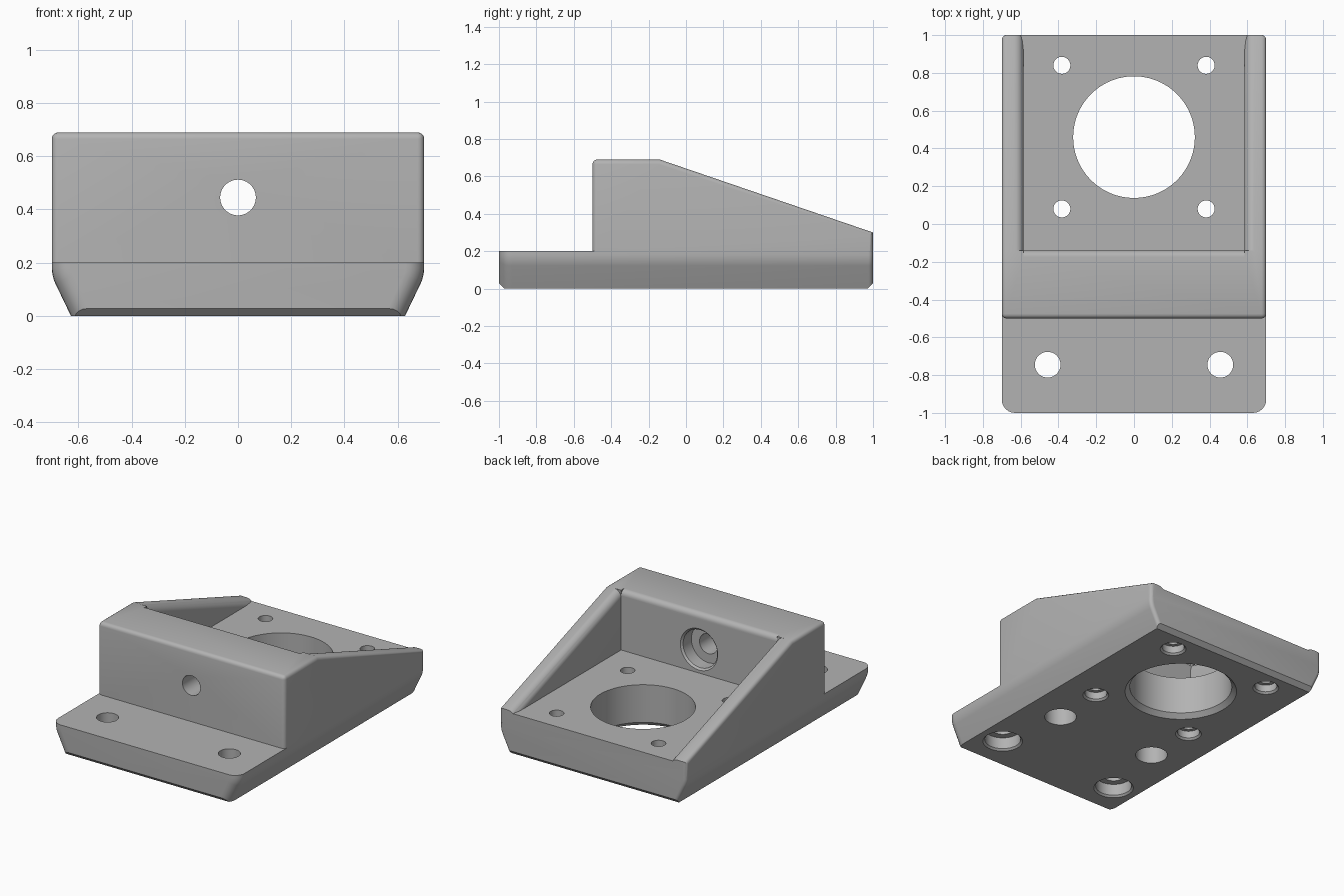
import bpy, bmesh
from math import sin, cos, pi
from mathutils import Vector, Matrix

if "Cube" in bpy.data.objects:
    bpy.data.objects.remove(bpy.data.objects["Cube"])

W = 0.7            # half width
STEP = 0.2         # top of the mounting flange
TOP = 0.69
KINK = -0.14       # where the slope starts
BACK_TOP = 0.30
FLOOR = 0.285
INNER = 0.585      # half width of the pocket

grey = bpy.data.materials.new("mid_grey")
grey.use_nodes = True
colour = (0.45, 0.45, 0.45, 1)
grey.diffuse_color = colour
grey.node_tree.nodes["Principled BSDF"].inputs["Base Color"].default_value = colour


def prism(points, direction):
    """Extrude a closed 3D outline along a direction."""
    bm = bmesh.new()
    face = bm.faces.new([bm.verts.new(p) for p in points])
    new = bmesh.ops.extrude_face_region(bm, geom=[face])["geom"]
    verts = [g for g in new if isinstance(g, bmesh.types.BMVert)]
    bmesh.ops.translate(bm, verts=verts, vec=direction)
    bmesh.ops.recalc_face_normals(bm, faces=bm.faces)
    return bm


def trim(bm, point, normal):
    """Cut off everything on the normal's side and close the cut."""
    bmesh.ops.bisect_plane(bm, geom=bm.verts[:] + bm.edges[:] + bm.faces[:],
                           plane_co=point, plane_no=normal, clear_outer=True)
    bmesh.ops.holes_fill(bm, edges=[e for e in bm.edges if e.is_boundary], sides=0)
    bmesh.ops.recalc_face_normals(bm, faces=bm.faces)


def round_edges(bm, rule, radius, segments=4):
    """Round edges chosen by a rule on midpoint and direction."""
    chosen = []
    for e in bm.edges:
        a, b = e.verts[0].co, e.verts[1].co
        if rule((a + b) / 2, (b - a).normalized()):
            chosen.append(e)
    bmesh.ops.bevel(bm, geom=chosen, offset=radius, segments=segments,
                    profile=0.5, affect='EDGES', clamp_overlap=True)


def make(name, bm):
    mesh = bpy.data.meshes.new(name)
    bm.to_mesh(mesh)
    bm.free()
    obj = bpy.data.objects.new(name, mesh)
    bpy.context.collection.objects.link(obj)
    mesh.materials.append(grey)
    return obj


def combine(target, other, operation):
    mod = target.modifiers.new(operation.lower(), 'BOOLEAN')
    mod.operation, mod.solver, mod.object = operation, 'EXACT', other
    bpy.context.view_layer.objects.active = target
    bpy.ops.object.modifier_apply(modifier=mod.name)
    bpy.data.objects.remove(other)


def turned(profile, location, along_y=False, sides=64):
    """Round cutter from (radius, height) rings."""
    bm = bmesh.new()
    rings = [[bm.verts.new((r * cos(2 * pi * i / sides), r * sin(2 * pi * i / sides), h))
              for i in range(sides)] for r, h in profile]
    for low, high in zip(rings, rings[1:]):
        for i in range(sides):
            j = (i + 1) % sides
            bm.faces.new((low[i], low[j], high[j], high[i]))
    bm.faces.new(rings[0][::-1])
    bm.faces.new(rings[-1])
    if along_y:
        bmesh.ops.rotate(bm, verts=bm.verts, matrix=Matrix.Rotation(-pi / 2, 3, 'X'))
    bmesh.ops.translate(bm, verts=bm.verts, vec=location)
    bmesh.ops.recalc_face_normals(bm, faces=bm.faces)
    return make("hole_cutter", bm)


# Base plate: slanted lower sides, rounded corners, chamfered front and back
section = [(-0.628, 0), (0.628, 0), (W, 0.15), (W, STEP), (-W, STEP), (-W, 0.15)]
bm = prism([(x, -1, z) for x, z in section], (0, 2, 0))
round_edges(bm, lambda m, d: abs(d.y) > 0.9 and abs(m.z - 0.15) < 0.01, 0.03)
for y, radius in ((-1, 0.07), (1, 0.025)):
    round_edges(bm, lambda m, d: abs(m.y - y) < 0.001 and abs(d.z) > 0.5, radius, 6)
for y in (-1, 1):
    trim(bm, (0, y, 0.028), (0, y, -1))
body = make("bracket", bm)

# Housing: block with a sloped top and softened outer edges
side = [(-0.5, STEP), (1, STEP), (1, BACK_TOP), (KINK, TOP), (-0.5, TOP)]
bm = prism([(-W, y, z) for y, z in side], (2 * W, 0, 0))
round_edges(bm, lambda m, d: abs(d.z) > 0.9 or m.z > STEP + 0.01 and
            (abs(m.x) > 0.6 or m.y < -0.4), 0.025)
combine(body, make("housing", bm), 'UNION')


# Pocket: flared along the slope so the side rims come out rounded
def flare(radius, steps=6):
    return [(radius * (1 - cos(t)), radius * (sin(t) - 1))
            for t in (pi / 2 * i / steps for i in range(steps + 1))]


right = [(INNER, -1)] + [(INNER + a, b) for a, b in flare(0.05)] + [(INNER + 0.05, 0.3)]
outline = right + [(-x, z) for x, z in reversed(right)]
slope = (BACK_TOP - TOP) / (1 - KINK)
run = 1.2
bm = prism([(x, KINK, TOP + z) for x, z in outline], (0, run, run * slope))
trim(bm, (0, 0, FLOOR), (0, 0, -1))
combine(body, make("pocket_cutter", bm), 'DIFFERENCE')

# Rounded rim at the top of the front wall
rim = [(KINK - a, TOP + b) for a, b in flare(0.035)]
rim += [(KINK - 0.035, TOP + 0.1), (KINK + 0.05, TOP + 0.1), (KINK + 0.05, TOP - 0.035)]
bm = prism([(-INNER, y, z) for y, z in rim], (2 * INNER, 0, 0))
combine(body, make("rim_cutter", bm), 'DIFFERENCE')


def bore(outer, inner, depth, end, lip=0.012):
    """Counterbored hole profile with a small chamfered lip."""
    return [(outer + lip, -0.1), (outer + lip, 0), (outer, lip),
            (outer, depth), (inner, depth), (inner, end)]


# Large opening, corner screw holes, flange holes and blind sockets
cutters = [turned([(0.352, -0.1), (0.352, 0), (0.322, 0.03), (0.322, 0.6)],
                  (0, 0.46, 0), sides=96)]
for s in (-1, 1):
    for y in (0.08, 0.84):
        cutters.append(turned(bore(0.07, 0.045, 0.06, 0.4), (s * 0.382, y, 0), sides=40))
    cutters.append(turned(bore(0.113, 0.068, 0.09, 0.4), (s * 0.457, -0.745, 0)))
    cutters.append(turned([(0.1, -0.1), (0.1, 0.4)], (s * 0.375, -0.275, 0)))

# Hole through the front wall, counterbored from the pocket
wall_hole = [(0.067, -0.5), (0.067, -0.1), (0.128, -0.1), (0.128, -0.012), (0.14, 0), (0.14, 0.1)]
cutters.append(turned(wall_hole, (0, KINK, 0.445), along_y=True))
for cutter in cutters:
    combine(body, cutter, 'DIFFERENCE')

# Smooth curved surfaces, keep sharp edges
for other in bpy.context.selected_objects:
    other.select_set(False)
body.select_set(True)
bpy.context.view_layer.objects.active = body
bpy.ops.object.shade_smooth_by_angle(angle=pi / 6)
